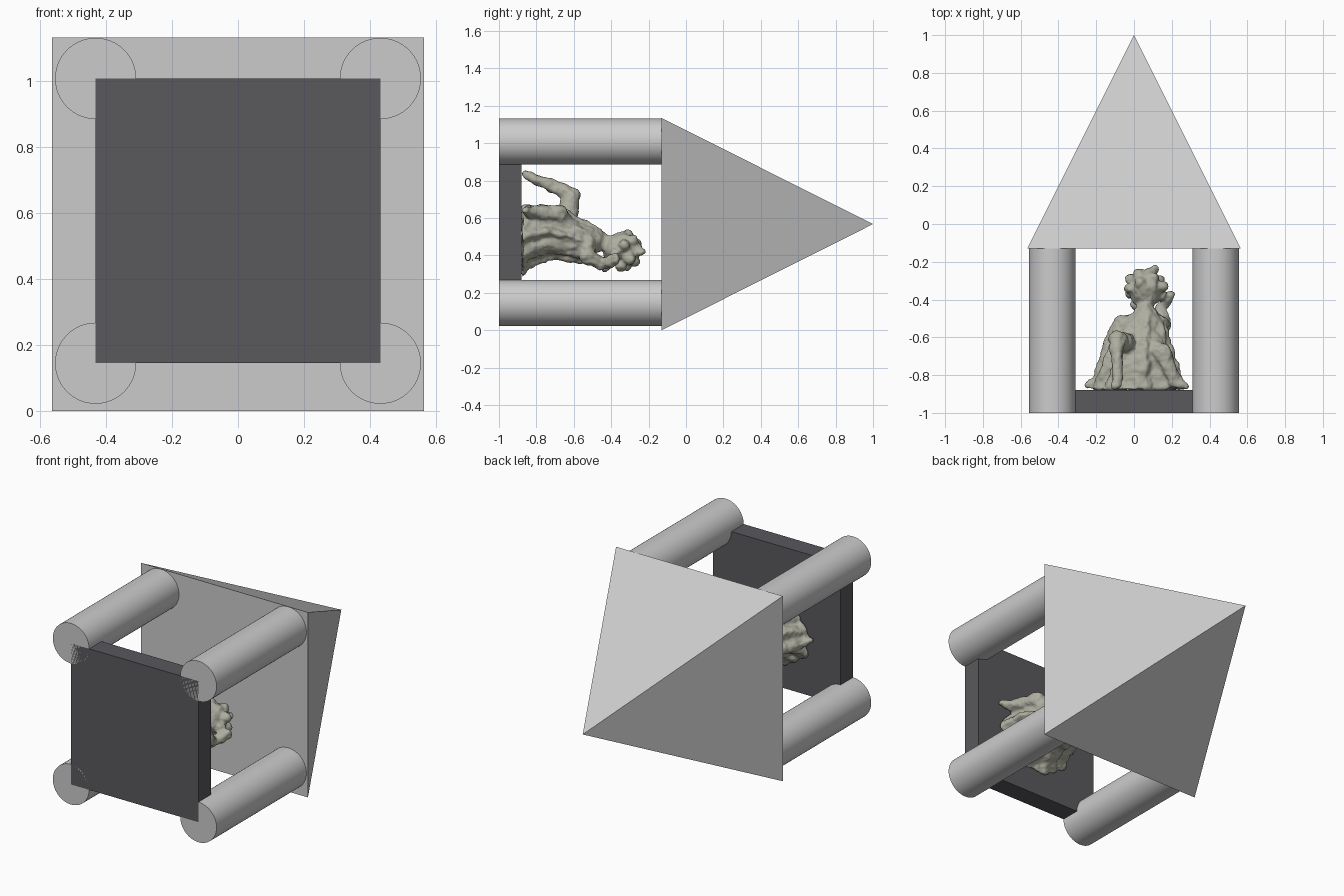
import bpy, bmesh, math
from mathutils import Vector, Matrix

if "Cube" in bpy.data.objects:
    bpy.data.objects.remove(bpy.data.objects["Cube"])


def material(name, rgb):
    m = bpy.data.materials.new(name)
    m.diffuse_color = (*rgb, 1)
    m.use_nodes = True
    m.node_tree.nodes["Principled BSDF"].inputs["Base Color"].default_value = m.diffuse_color
    return m


def make_object(name, bm, mat=None):
    bmesh.ops.recalc_face_normals(bm, faces=bm.faces)
    me = bpy.data.meshes.new(name)
    bm.to_mesh(me)
    bm.free()
    ob = bpy.data.objects.new(name, me)
    bpy.context.collection.objects.link(ob)
    if mat:
        me.materials.append(mat)
    return ob


MID = 0.567        # height of the shrine's long axis
ALONG_Y = Matrix.Rotation(-math.pi / 2, 4, 'X')
slate = material("dark_slate", (0.10, 0.10, 0.11))
stone = material("weathered_stone", (0.42, 0.42, 0.35))

# base slab
bm = bmesh.new()
bmesh.ops.create_cube(bm, size=1, matrix=Matrix.Translation((0, -0.94, MID + 0.01))
                      @ Matrix.Diagonal((0.864, 0.12, 0.864, 1)))
make_object("base_slab", bm, slate)

# four pillars
for sx in (-1, 1):
    for sz in (-1, 1):
        bm = bmesh.new()
        bmesh.ops.create_cone(bm, cap_ends=True, segments=64, radius1=0.123, radius2=0.123, depth=0.87,
                              matrix=Matrix.Translation((sx * 0.432, -0.565, MID + 0.01 + sz * 0.432)) @ ALONG_Y)
        ob = make_object("pillar", bm)
        bpy.context.view_layer.objects.active = ob
        ob.select_set(True)
        bpy.ops.object.shade_smooth_by_angle()
        ob.select_set(False)

# pyramid roof
bm = bmesh.new()
base = [bm.verts.new((x, -0.13, MID + z)) for x, z in
        ((-0.565, -0.567), (0.565, -0.567), (0.565, 0.567), (-0.565, 0.567))]
apex = bm.verts.new((0, 1, MID))
bm.faces.new(base)
for i in range(4):
    bm.faces.new((base[i], base[(i + 1) % 4], apex))
make_object("pyramid_roof", bm)

# seated statue: volumes fused by a voxel remesh
bm = bmesh.new()


def blob(c, r):
    bmesh.ops.create_uvsphere(bm, u_segments=16, v_segments=10, radius=1,
                              matrix=Matrix.Translation(c) @ Matrix.Diagonal((*r, 1)))


def limb(points):
    for a, b in zip(points, points[1:]):
        pa, pb = Vector(a[:3]), Vector(b[:3])
        n = max(2, int((pb - pa).length / 0.012))
        for i in range(n + 1):
            t = i / n
            r = a[3] + (b[3] - a[3]) * t
            blob(pa.lerp(pb, t), (r, r, r))


# draped robe: y, centre x, centre z, half width, half depth, fold depth
robe = [(-0.875, 0.02, 0.475, 0.25, 0.19, 0.04), (-0.83, 0.02, 0.50, 0.225, 0.16, 0.07),
        (-0.74, 0.025, 0.52, 0.19, 0.14, 0.08), (-0.64, 0.03, 0.505, 0.16, 0.13, 0.07),
        (-0.56, 0.035, 0.475, 0.14, 0.115, 0.05), (-0.50, 0.05, 0.48, 0.10, 0.085, 0.03),
        (-0.45, 0.06, 0.48, 0.05, 0.05, 0.0)]
N = 64
rings = []
for k, (y, cx, cz, rx, rz, f) in enumerate(robe):
    ring = []
    for i in range(N):
        a = 2 * math.pi * i / N
        s = 1 + f * math.sin(9 * a + 0.5 * k) + 0.5 * f * math.sin(14 * a + 1)
        ring.append(bm.verts.new((cx + rx * s * math.cos(a), y, cz + rz * s * math.sin(a))))
    rings.append(ring)
for lo, hi in zip(rings, rings[1:]):
    for i in range(N):
        j = (i + 1) % N
        bm.faces.new((lo[i], hi[i], hi[j], lo[j]))
bm.faces.new(rings[0])
bm.faces.new(rings[-1][::-1])

# legs and feet
limb([(-0.03, -0.64, 0.58, 0.06), (-0.09, -0.61, 0.72, 0.045), (-0.09, -0.70, 0.765, 0.033),
      (-0.09, -0.84, 0.825, 0.026), (-0.10, -0.855, 0.835, 0.02)])
limb([(0.09, -0.66, 0.57, 0.06), (0.15, -0.68, 0.62, 0.05), (0.21, -0.83, 0.63, 0.035),
      (0.275, -0.855, 0.64, 0.02)])
# supporting arm and raised arm
limb([(-0.06, -0.53, 0.48, 0.05), (-0.125, -0.64, 0.47, 0.038), (-0.19, -0.82, 0.48, 0.032),
      (-0.24, -0.855, 0.50, 0.02)])
limb([(0.13, -0.53, 0.46, 0.05), (0.155, -0.53, 0.40, 0.045), (0.14, -0.45, 0.35, 0.032),
      (0.19, -0.38, 0.38, 0.03)])
# neck and head
limb([(0.06, -0.50, 0.50, 0.05), (0.06, -0.42, 0.46, 0.045)])
blob((0.06, -0.345, 0.435), (0.088, 0.10, 0.088))
# curls of hair
for i in range(14):
    a = 2.4 * i
    h = 0.95 - 0.1 * i
    w = math.sqrt(max(0, 1 - h * h))
    p = (0.06 + 0.085 * w * math.cos(a), -0.345 + 0.09 * h, 0.425 + 0.085 * w * math.sin(a))
    if not (p[2] > 0.46 and h < 0.3):
        blob(p, (0.036, 0.032, 0.036))
blob((0.02, -0.43, 0.35), (0.04, 0.03, 0.04))
blob((0.11, -0.235, 0.42), (0.02, 0.025, 0.02))

statue = make_object("seated_statue", bm, stone)
mod = statue.modifiers.new("fuse", 'REMESH')
mod.mode = 'VOXEL'
mod.voxel_size = 0.008
mod.use_smooth_shade = True
mod = statue.modifiers.new("soften", 'SMOOTH')
mod.factor = 0.5
mod.iterations = 2
tex = bpy.data.textures.new("carving", 'CLOUDS')
tex.noise_scale = 0.05
mod = statue.modifiers.new("carved_surface", 'DISPLACE')
mod.texture = tex
mod.strength = 0.025
mod.mid_level = 0.5
